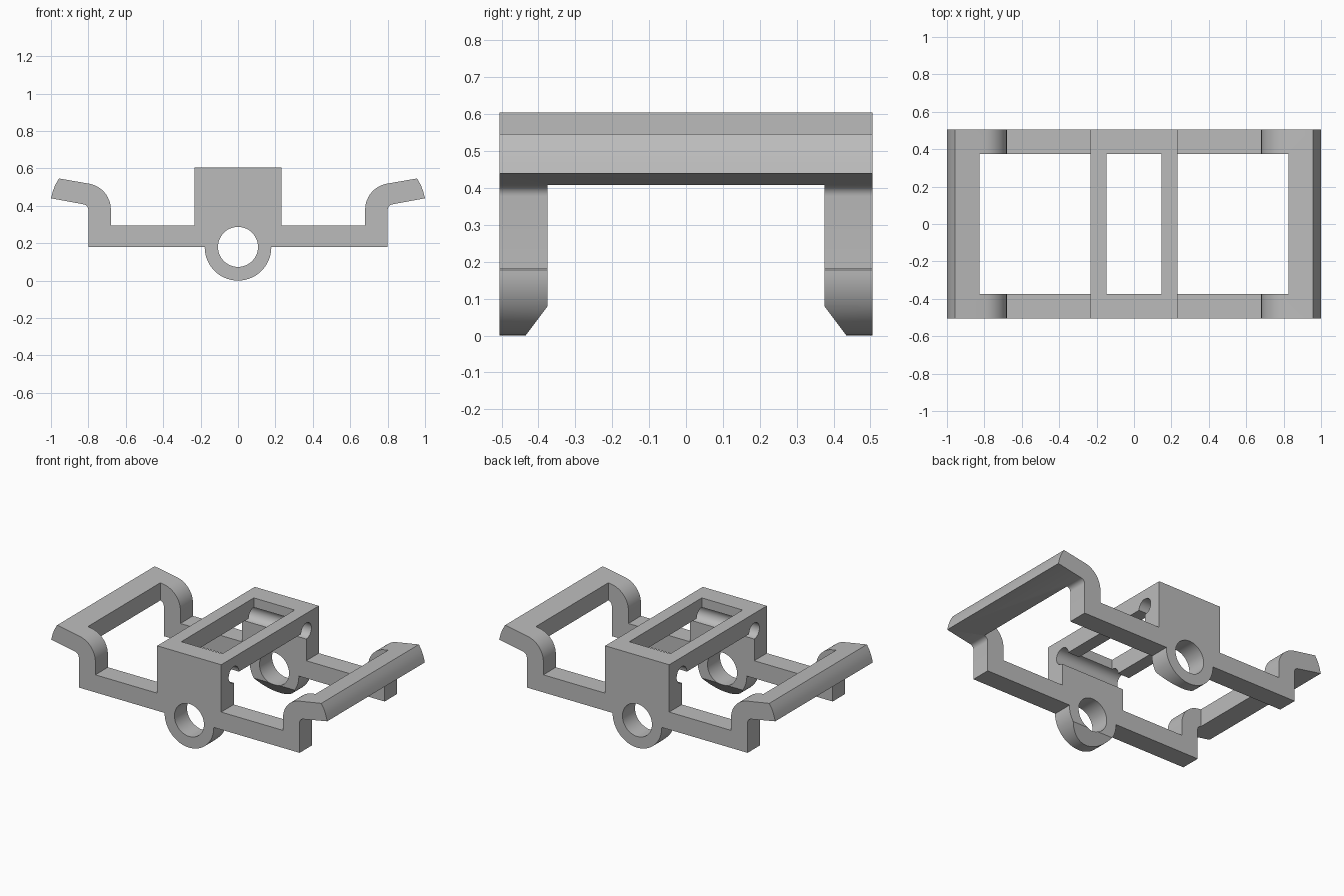
import bpy, bmesh, math
from mathutils import Vector

cube = bpy.data.objects.get("Cube")
if cube:
    bpy.data.objects.remove(cube, do_unlink=True)

HALF_DEPTH = 0.505   # half length of the bracket along y
INNER = 0.375        # inner face of the end walls

grey = bpy.data.materials.new("plain grey")
grey.use_nodes = True
colour = (0.5, 0.5, 0.5, 1)
grey.diffuse_color = colour
grey.node_tree.nodes["Principled BSDF"].inputs["Base Color"].default_value = colour


def arc(cx, cz, r, start, end, steps):
    """Points on an arc, angles in degrees."""
    angles = [math.radians(start + (end - start) * i / steps) for i in range(steps + 1)]
    return [(cx + r * math.cos(a), cz + r * math.sin(a)) for a in angles]


def prism(name, outline, low, high, axis):
    """Extrude an outline along y (outline is x,z) or along x (outline is y,z)."""
    bm = bmesh.new()
    place = (lambda u, w: (u, low, w)) if axis == "y" else (lambda u, w: (low, u, w))
    face = bm.faces.new([bm.verts.new(place(u, w)) for u, w in outline])
    span = high - low
    move = Vector((0, span, 0)) if axis == "y" else Vector((span, 0, 0))
    grown = bmesh.ops.extrude_face_region(bm, geom=[face])["geom"]
    bmesh.ops.translate(bm, vec=move, verts=[v for v in grown if isinstance(v, bmesh.types.BMVert)])
    bmesh.ops.recalc_face_normals(bm, faces=bm.faces)
    mesh = bpy.data.meshes.new(name)
    bm.to_mesh(mesh)
    bm.free()
    obj = bpy.data.objects.new(name, mesh)
    bpy.context.collection.objects.link(obj)
    return obj


def rect(u0, u1, w0, w1):
    return [(u0, w0), (u1, w0), (u1, w1), (u0, w1)]


def cut(target, cutter):
    """Subtract the cutter, then remove it."""
    cutter.hide_render = True
    mod = target.modifiers.new("cut", "BOOLEAN")
    mod.operation = "DIFFERENCE"
    mod.solver = "EXACT"
    mod.object = cutter
    bpy.context.view_layer.objects.active = target
    bpy.ops.object.modifier_apply(modifier=mod.name)
    bpy.data.objects.remove(cutter, do_unlink=True)


# Right half of the front profile: ring, bar, hooked arm, central block
half = arc(0, 0.178, 0.178, -90, 0, 20)
half += [(0.175, 0.18), (0.8, 0.18)]
half += arc(0.83, 0.378, 0.03, 180, 100, 6)
half += [(1.0, 0.44), (0.99, 0.478), (0.976, 0.514), (0.957, 0.546)]
half += arc(0.82, 0.38, 0.14, 100, 180, 14)
half += [(0.68, 0.295), (0.232, 0.295), (0.232, 0.605)]
profile = half + [(-x, z) for x, z in reversed(half[1:])]
bracket = prism("hooked_bracket", profile, -HALF_DEPTH, HALF_DEPTH, "y")

# Through window between the end walls, with the chamfer inside the rings
window = [(0.51, -0.1), (INNER, 0.08), (INNER, 0.49)]
window += [(-y, z) for y, z in reversed(window)]
cut(bracket, prism("window_cutter", window, -0.6, 0.6, "x"))

# Openings in the arms
for side in (-1, 1):
    a, b = sorted((side * 0.5, side * 0.825))
    cut(bracket, prism("arm_cutter", rect(a, b, -0.2, 1), -INNER, INNER, "y"))

# Slot through the top of the block
cut(bracket, prism("slot_cutter", rect(-0.148, 0.148, 0.3, 1), -INNER, INNER, "y"))

# Round reliefs at the upper corners of the window
for side in (-1, 1):
    relief = arc(side * INNER, 0.49, 0.053, 0, 360, 32)[:-1]
    cut(bracket, prism("relief_cutter", relief, -0.3, 0.3, "x"))

# Shaft bore through both rings
cut(bracket, prism("bore_cutter", arc(0, 0.18, 0.107, 0, 360, 48)[:-1], -1, 1, "y"))

bracket.data.materials.clear()
bracket.data.materials.append(grey)
for poly in bracket.data.polygons:
    poly.material_index = 0

bpy.ops.object.select_all(action="DESELECT")
bracket.select_set(True)
bpy.context.view_layer.objects.active = bracket
bpy.ops.object.shade_smooth_by_angle(angle=math.radians(30))
